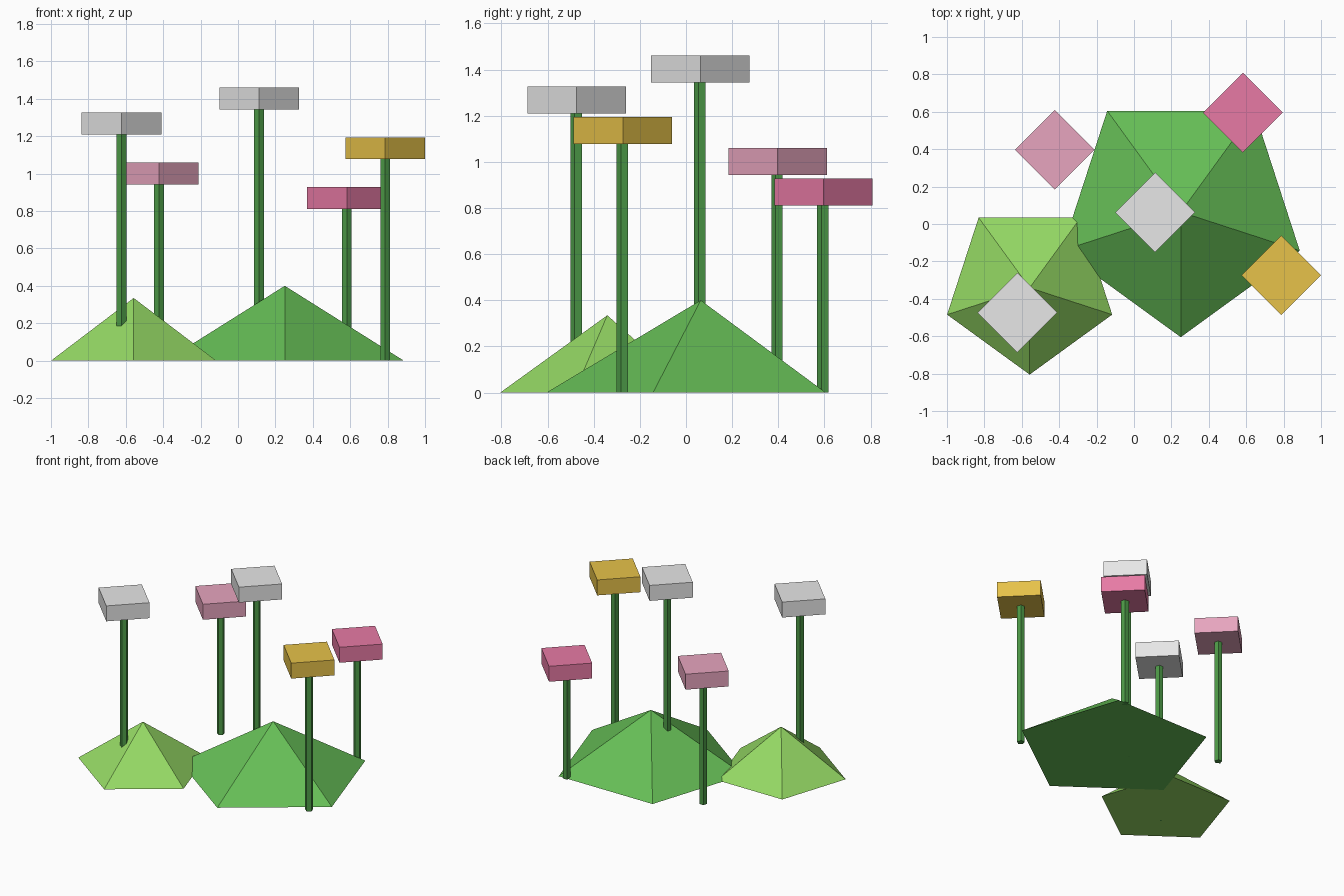
import bpy
import math

if "Cube" in bpy.data.objects:
    bpy.data.objects.remove(bpy.data.objects["Cube"])


def material(name, r, g, b):
    """One flat material from display (sRGB) values 0-255."""
    def lin(c):
        c /= 255
        return c / 12.92 if c <= 0.04045 else ((c + 0.055) / 1.055) ** 2.4
    m = bpy.data.materials.new(name)
    m.diffuse_color = (lin(r), lin(g), lin(b), 1)
    m.use_nodes = True
    m.node_tree.nodes["Principled BSDF"].inputs["Base Color"].default_value = m.diffuse_color
    return m


GREEN = material("grass green", 102, 190, 86)
LIME = material("light green", 149, 217, 100)
STEM = material("stem green", 78, 156, 72)
WHITE = material("white", 238, 238, 238)
PINK = material("pink", 238, 126, 170)
PALE_PINK = material("pale pink", 238, 170, 196)
GOLD = material("gold", 238, 200, 76)


def prism(name, x, y, z0, z1, sides, r0, r1, mat):
    """Low-sided cone or prism with one corner pointing to the front (-y)."""
    bpy.ops.mesh.primitive_cone_add(vertices=sides, radius1=r0, radius2=r1, depth=z1 - z0)
    ob = bpy.context.object
    ob.name = name
    # turn the first corner to -y, whatever angle the primitive starts at
    first = min(ob.data.vertices, key=lambda v: v.co.z).co
    ob.rotation_euler.z = -math.pi / 2 - math.atan2(first.y, first.x)
    ob.location = (x, y, (z0 + z1) / 2)
    ob.data.materials.append(mat)


# Leafy mounds: five-sided pyramids
prism("large_mound", 0.25, 0.064, 0, 0.40, 5, 0.669, 0, GREEN)
prism("small_mound", -0.558, -0.341, 0, 0.335, 5, 0.464, 0, LIME)

# Flowers: five-sided stem with a square block as the head
flowers = [
    ("left_white", -0.623, -0.474, 1.21, WHITE),
    ("pale_pink", -0.423, 0.397, 0.943, PALE_PINK),
    ("tall_white", 0.113, 0.062, 1.344, WHITE),
    ("pink", 0.582, 0.596, 0.81, PINK),
    ("gold", 0.787, -0.274, 1.077, GOLD),
]
for name, x, y, z, mat in flowers:
    prism(name + "_stem", x, y, 0, z + 0.02, 5, 0.0275, 0.0275, STEM)
    prism(name + "_head", x, y, z, z + 0.117, 4, 0.213, 0.213, mat)
